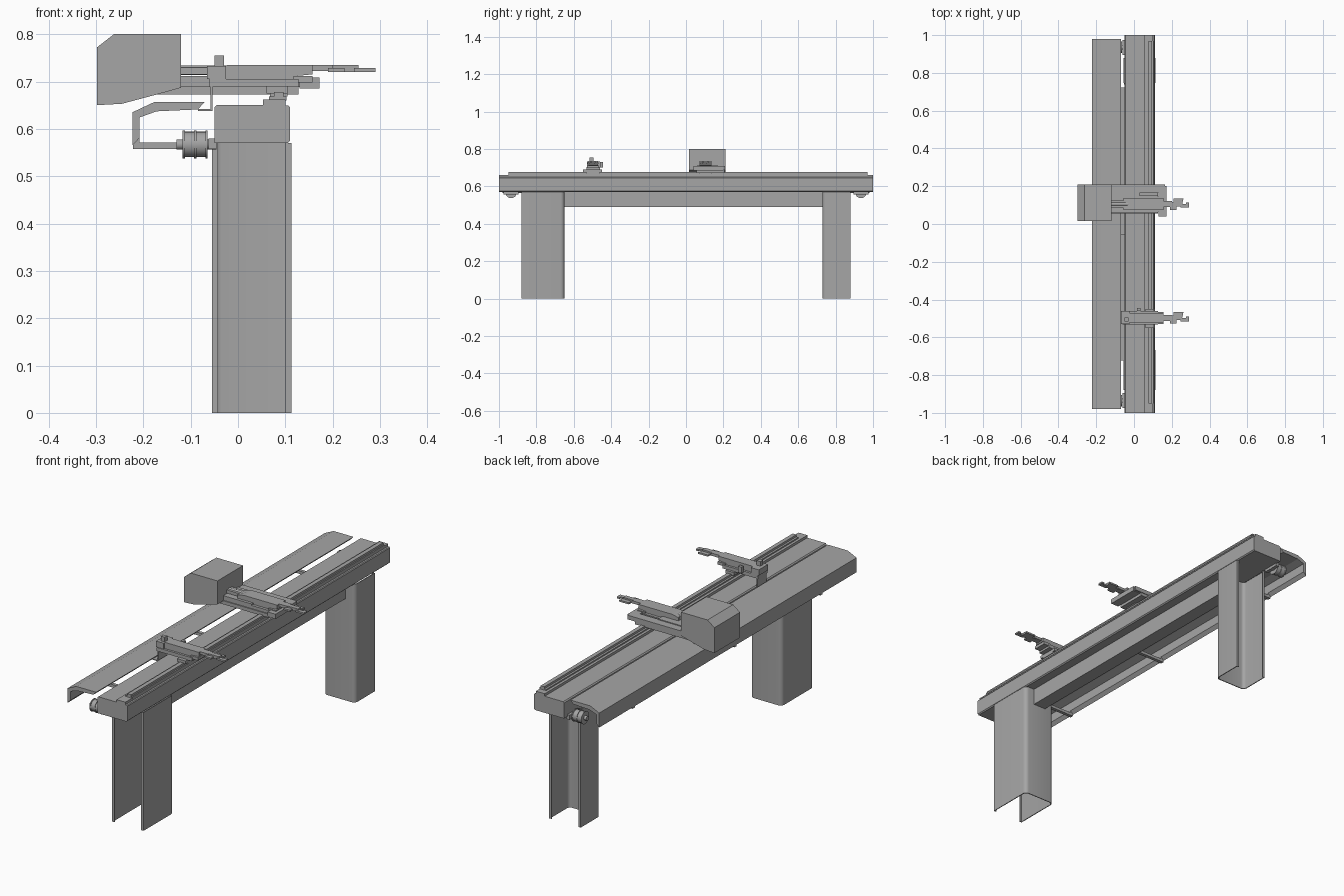
import bpy, bmesh, math
from mathutils import Matrix

if "Cube" in bpy.data.objects:
    bpy.data.objects.remove(bpy.data.objects["Cube"])

grey = bpy.data.materials.new("machine_grey")
grey.diffuse_color = (0.38, 0.38, 0.38, 1)
grey.use_nodes = True
grey.node_tree.nodes["Principled BSDF"].inputs["Base Color"].default_value = grey.diffuse_color


def finish(name, bm, smooth=False):
    bmesh.ops.recalc_face_normals(bm, faces=bm.faces)
    me = bpy.data.meshes.new(name)
    bm.to_mesh(me)
    bm.free()
    me.materials.append(grey)
    ob = bpy.data.objects.new(name, me)
    bpy.context.collection.objects.link(ob)
    if smooth:
        bpy.ops.object.select_all(action='DESELECT')
        ob.select_set(True)
        bpy.context.view_layer.objects.active = ob
        bpy.ops.object.shade_smooth_by_angle(angle=math.radians(35))
    return ob


def prism(name, pts, lo, hi, axis='Y', smooth=False):
    """Extrude a profile: XZ points along Y, or XY points along Z."""
    bm = bmesh.new()
    put = (lambda a, b, h: (a, h, b)) if axis == 'Y' else (lambda a, b, h: (a, b, h))
    rings = [[bm.verts.new(put(a, b, h)) for a, b in pts] for h in (lo, hi)]
    bm.faces.new(rings[0])
    bm.faces.new(rings[1])
    n = len(pts)
    for i in range(n):
        j = (i + 1) % n
        bm.faces.new((rings[0][i], rings[0][j], rings[1][j], rings[1][i]))
    return finish(name, bm, smooth)


def box(name, x0, x1, y0, y1, z0, z1):
    return prism(name, [(x0, z0), (x1, z0), (x1, z1), (x0, z1)], y0, y1)


def rod(name, x0, x1, y, z, r, seg=24):
    bm = bmesh.new()
    m = Matrix.Translation(((x0 + x1) / 2, y, z)) @ Matrix.Rotation(math.pi / 2, 4, 'Y')
    bmesh.ops.create_cone(bm, cap_ends=True, segments=seg, radius1=r, radius2=r,
                          depth=x1 - x0, matrix=m)
    return finish(name, bm, True)


# Main beam with raised rail seat
prism("beam", [(-.05, .57), (.105, .57), (.11, .575), (.11, .645), (.107, .649), (.1, .65),
               (.1, .662), (.053, .662), (.053, .65), (-.045, .65), (-.05, .645)], -1, 1)
box("guide_rail_foot", .066, .102, -.95, .97, .66, .668)
box("guide_rail", .076, .096, -.95, .97, .667, .678)

# Folded stiffener under the beam
prism("stiffener", [(-.005, .49), (.062, .49), (.062, .571), (.058, .571),
                    (.058, .494), (-.005, .494)], -.65, .73)


# Folded sheet legs: channels open towards the ends of the beam
def leg(name, y_open, y_web):
    s = 1 if y_open > y_web else -1
    t, r, lip = .004, .02, .013
    x0, x1 = -.055, .113

    def corner(cx, rad, a0, a1):
        return [(cx + rad * math.cos(math.radians(a0 + (a1 - a0) * i / 5)),
                 y_web + s * (r + rad * math.sin(math.radians(a0 + (a1 - a0) * i / 5))))
                for i in range(6)]
    pts = [(x0 + lip, y_open), (x0, y_open)]
    pts += corner(x0 + r, r, 180, 270) + corner(x1 - r, r, 270, 360)
    pts += [(x1, y_open), (x1 - lip, y_open), (x1 - lip, y_open - s * t), (x1 - t, y_open - s * t)]
    pts += corner(x1 - r, r - t, 360, 270) + corner(x0 + r, r - t, 270, 180)
    pts += [(x0 + t, y_open - s * t), (x0 + lip, y_open - s * t)]
    prism(name, pts, 0, .57, 'Z', True)


leg("front_leg", -.88, -.65)
leg("back_leg", .88, .73)

# Folded cover running alongside the beam, with its brackets
prism("side_cover", [(-.223, .565), (-.223, .635), (-.176, .657), (-.07, .657), (-.085, .641),
                     (-.172, .637), (-.208, .624), (-.208, .581)], -.98, .98)
for i, y in enumerate((-.715, -.06, .715)):
    box(f"cover_bracket_{i}", -.222, -.045, y - .008, y + .008, .557, .571)
    box(f"cover_bracket_post_{i}", -.222, -.208, y - .008, y + .008, .557, .6)
for i, (a, b) in enumerate(((-.715, -.07), (-.05, .715))):
    box(f"belt_tray_{i}", -.068, -.05, a, b, .571, .577)

# Belt pulleys at both ends
for side in (-1, 1):
    y = side * .935
    rod("pulley_axle", -.13, -.045, y, .567, .011, 16)
    rod("pulley_drum", -.112, -.069, y, .567, .027)
    for x in (-.117, -.093, -.069):
        rod("pulley_flange", x, x + .005, y, .567, .03)
    box("pulley_mount", -.062, -.045, y - .04, y + .04, .557, .58)


# Arm and notched gripper, shared by both carriages
def arm(tag, y, w):
    box(tag + "_slider", .068, .105, y - .035, y + .035, .668, .69)
    box(tag + "_arm_base", -.06, .128, y - w, y + w, .688, .705)
    prism(tag + "_arm", [(-.055, .7), (.118, .7), (.125, .712), (.157, .715),
                         (.157, .735), (-.02, .735), (-.055, .728)], y - w * .7, y + w * .7)
    box(tag + "_arm_head", .117, .157, y - w * .9, y + w * .9, .698, .712)
    box(tag + "_finger", .15, .2, y - .016, y + .016, .722, .735)
    prism(tag + "_gripper", [(.19, y - .03), (.225, y - .03), (.225, y - .012), (.245, y - .012),
                             (.245, y - .018), (.29, y - .018), (.29, y + .008), (.275, y + .008),
                             (.275, y), (.255, y), (.262, y + .03), (.21, y + .03),
                             (.21, y + .012), (.19, y + .012)], .72, .728, 'Z')
    box(tag + "_gripper_top", .19, .255, y - .012, y + .01, .727, .735)


arm("front", -.497, .036)
arm("back", .105, .045)

# Small front carriage fittings
box("front_carriage_plate", .06, .105, -.55, -.45, .675, .69)
box("front_carriage_block", -.066, -.025, -.53, -.46, .705, .733)
box("front_carriage_post", -.05, -.03, -.515, -.495, .71, .755)
box("front_carriage_knob", .015, .035, -.46, -.445, .7, .73)
box("front_carriage_hook", -.058, -.054, -.53, -.46, .64, .7)
box("front_carriage_hook_foot", -.085, -.054, -.53, -.46, .638, .642)

# Back carriage bed with side bar and cross bracket
prism("back_carriage_bed", [(-.17, .673), (.128, .673), (.128, .69), (-.125, .69)], .055, .205)
prism("back_side_bar", [(-.12, .688), (.165, .688), (.165, .708), (-.12, .708)], .165, .208)
box("back_cross_bracket", .13, .172, .04, .2, .685, .708)
box("back_upper_bed", -.125, .03, .06, .17, .688, .712)
rod("back_drive_rod", -.125, -.02, .105, .724, .01, 12)
box("back_drive_block", -.125, -.03, .085, .125, .715, .73)

# Motor housing
prism("motor_housing", [(-.298, .65), (-.298, .772), (-.262, .8), (-.12, .8), (-.12, .687),
                        (-.17, .673), (-.245, .653)], .015, .21)
